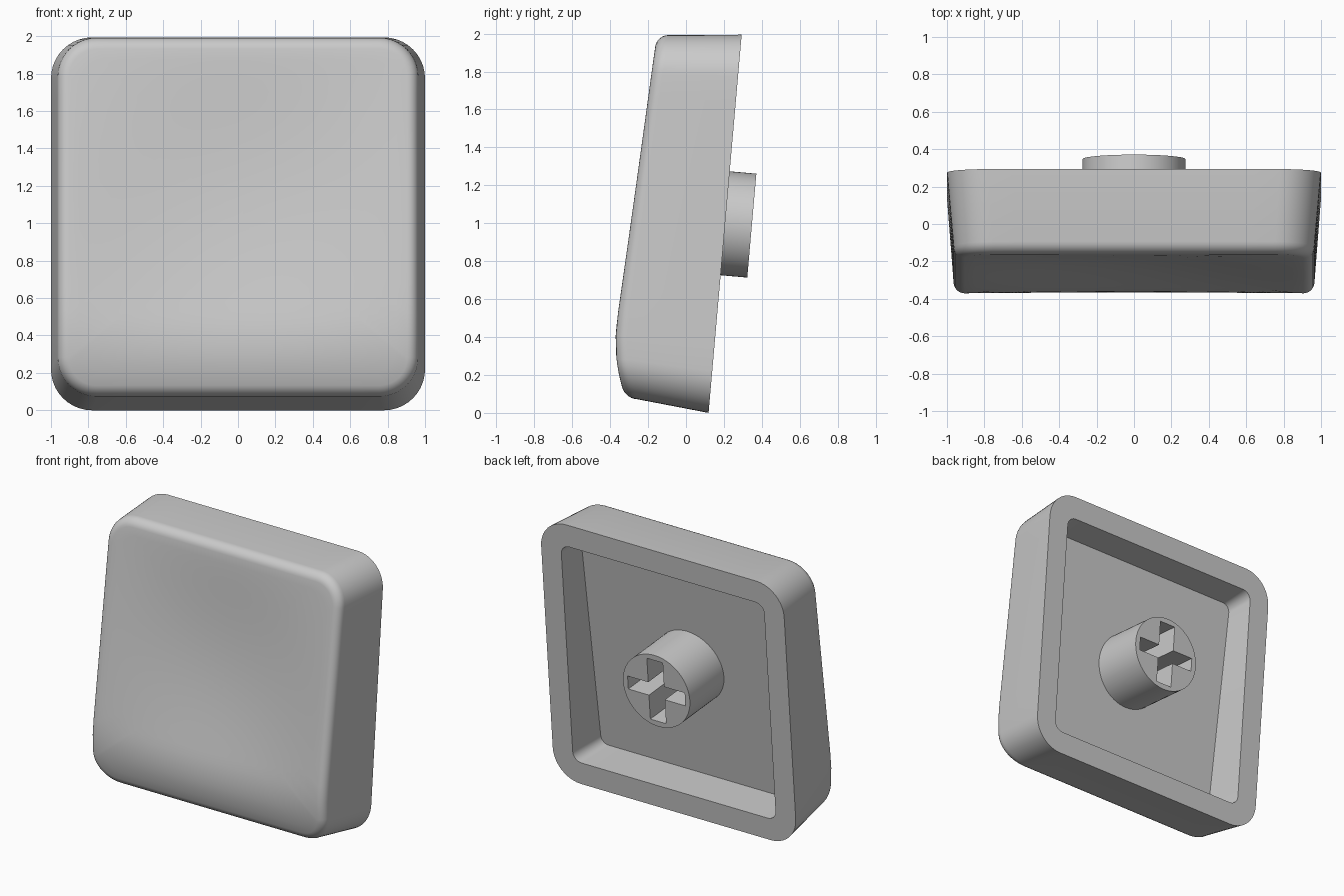
import bpy, bmesh, math

if "Cube" in bpy.data.objects:
    bpy.data.objects.remove(bpy.data.objects["Cube"])

grey = bpy.data.materials.new("light grey plastic")
grey.diffuse_color = (0.59, 0.59, 0.59, 1)
grey.use_nodes = True
grey.node_tree.nodes["Principled BSDF"].inputs["Base Color"].default_value = grey.diffuse_color


def back_y(x, z):
    return 0.119 + 0.0875 * z


def floor_y(x, z):
    return -0.205 + 0.15 * z


def front_y(x, z):
    # sloping face, curled back at the bottom, with a shallow finger dish
    y = -0.433 + 0.14 * z + 0.58 * max(0, 0.5 - z) ** 2
    dish = max(0, 1 - (x / 0.96) ** 2) * max(0, 1 - ((z - 1.1) / 0.87) ** 2)
    return y + 0.055 * dish ** 1.6


def outline(hw, z0, z1, r, corner=10, side=12):
    """Rounded rectangle in x and z, with points along the straight sides."""
    pts = []
    centres = [(hw - r, z1 - r), (-hw + r, z1 - r), (-hw + r, z0 + r), (hw - r, z0 + r)]
    for i, (cx, cz) in enumerate(centres):
        for k in range(corner + 1):
            a = math.pi / 2 * (i + k / corner)
            pts.append((cx + r * math.cos(a), cz + r * math.sin(a)))
        nx, nz = centres[(i + 1) % 4]
        a = math.pi / 2 * (i + 1)
        ox, oz = r * math.cos(a), r * math.sin(a)
        for k in range(1, side):
            f = k / side
            pts.append((cx + (nx - cx) * f + ox, cz + (nz - cz) * f + oz))
    return pts


def add_ring(bm, pts, depth):
    return [bm.verts.new((x, depth(x, z), z)) for x, z in pts]


def bridge(bm, a, b):
    n = len(a)
    for i in range(n):
        bm.faces.new((a[i], a[(i + 1) % n], b[(i + 1) % n], b[i]))


# Cap shell: cavity floor, cavity wall, rim, outer wall, rounded edge, dished face
bm = bmesh.new()
rings = [
    add_ring(bm, outline(0.82, 0.18, 1.81, 0.06), floor_y),
    add_ring(bm, outline(0.835, 0.165, 1.827, 0.07), back_y),
    add_ring(bm, outline(1.0, 0.0, 1.994, 0.22), back_y),
]
bm.faces.new(rings[0])
R = 0.06
for k in range(7):
    a = math.pi / 2 * k / 6
    inset = R * (1 - math.cos(a))
    drop = R * (1 - math.sin(a))
    pts = outline(0.965 - inset, 0.072 + inset, 1.992 - inset, 0.21 - inset)
    rings.append(add_ring(bm, pts, lambda x, z: front_y(x, z) + drop))
edge = pts
for s in [1 - k / 16 for k in range(1, 16)]:
    pts = [(x * s, 1.03 + (z - 1.03) * s) for x, z in edge]
    rings.append(add_ring(bm, pts, front_y))
for a, b in zip(rings, rings[1:]):
    bridge(bm, a, b)
tip = bm.verts.new((0, front_y(0, 1.03), 1.03))
last = rings[-1]
for i in range(len(last)):
    bm.faces.new((last[i], last[(i + 1) % len(last)], tip))
bmesh.ops.recalc_face_normals(bm, faces=bm.faces)
mesh = bpy.data.meshes.new("key_cap")
bm.to_mesh(mesh)
bm.free()
cap = bpy.data.objects.new("key_cap", mesh)
bpy.context.collection.objects.link(cap)

# Stem: round post with a cross-shaped socket, extruded from a flat profile
LENGTH = 0.43
curve = bpy.data.curves.new("stem", "CURVE")
curve.dimensions = "2D"
curve.fill_mode = "BOTH"
curve.extrude = LENGTH / 2
circle = [(0.275 * math.cos(math.tau * k / 64), 0.275 * math.sin(math.tau * k / 64))
          for k in range(64)]
L, W, H = 0.235, 0.065, 0.05
quarter = [(L, H), (W, H), (W, L)]
cross = (quarter + [(-x, y) for x, y in reversed(quarter)]
         + [(-x, -y) for x, y in quarter] + [(x, -y) for x, y in reversed(quarter)])
for loop in (circle, cross):
    spline = curve.splines.new("POLY")
    spline.points.add(len(loop) - 1)
    for p, (x, y) in zip(spline.points, loop):
        p.co = (x, y, 0, 1)
    spline.use_cyclic_u = True
stem = bpy.data.objects.new("stem", curve)
bpy.context.collection.objects.link(stem)
tilt = math.radians(5)
stem.rotation_euler.x = -math.pi / 2 - tilt
stem.location = (0, 0.347 - LENGTH / 2 * math.cos(tilt), 0.9875 + LENGTH / 2 * math.sin(tilt))
bpy.context.view_layer.objects.active = stem
stem.select_set(True)
bpy.ops.object.convert(target="MESH")
stem = bpy.context.object

# Shared finish: grey, smooth with sharp edges kept
for ob in (cap, stem):
    ob.data.materials.clear()
    ob.data.materials.append(grey)
    bpy.ops.object.select_all(action="DESELECT")
    ob.select_set(True)
    bpy.context.view_layer.objects.active = ob
    bpy.ops.object.shade_smooth_by_angle(angle=math.radians(30))
